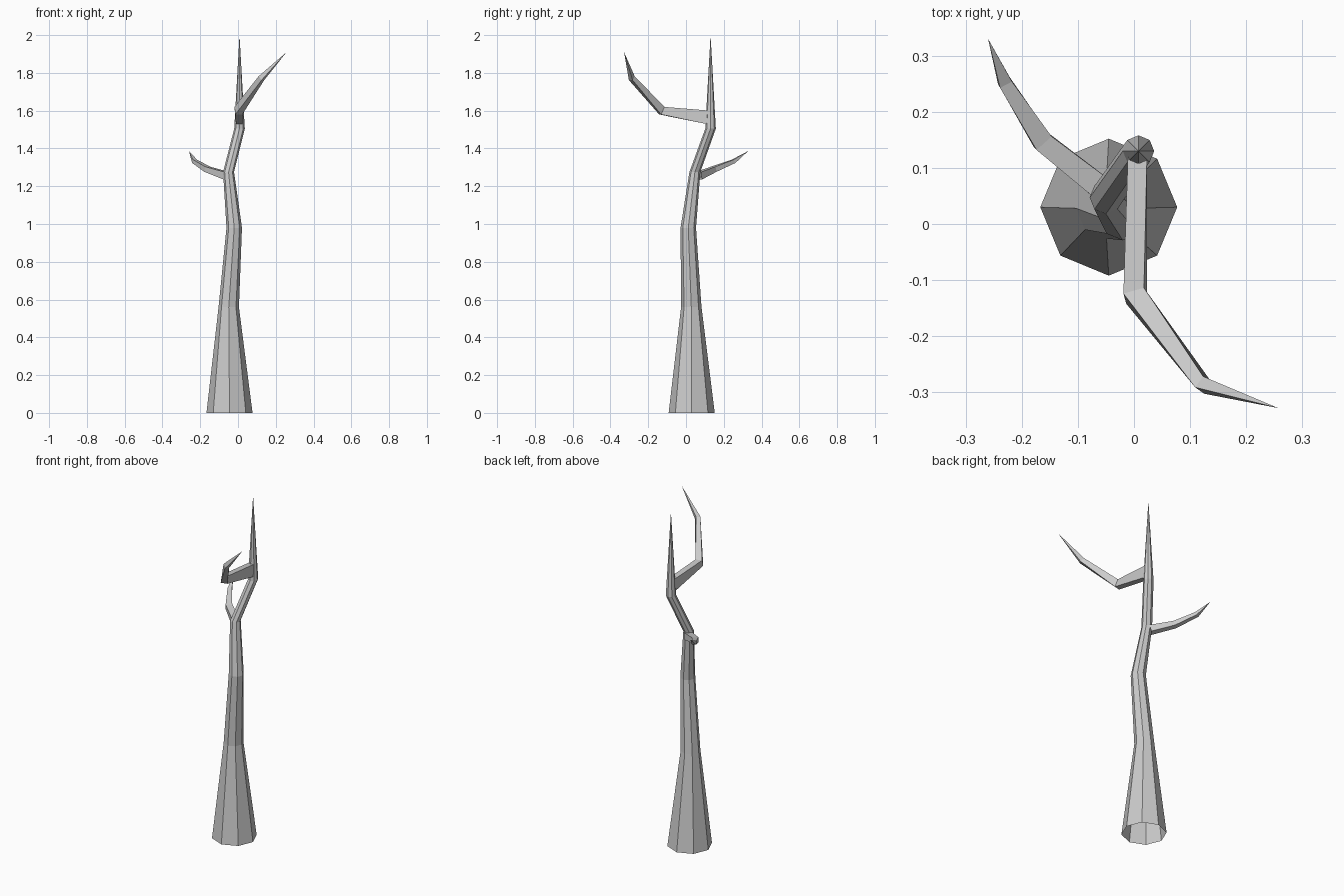
import bpy, math
from mathutils import Vector

if "Cube" in bpy.data.objects:
    bpy.data.objects.remove(bpy.data.objects["Cube"])


def make_object(name, rings, tip):
    """Loft equal-sized rings into an open-bottomed tube ending in a point."""
    n = len(rings[0])
    verts = [v for ring in rings for v in ring] + [Vector(tip)]
    faces = []
    for r in range(len(rings) - 1):
        for i in range(n):
            j = (i + 1) % n
            faces.append((r * n + i, r * n + j, (r + 1) * n + j, (r + 1) * n + i))
    last = (len(rings) - 1) * n
    for i in range(n):
        faces.append((last + i, last + (i + 1) % n, len(verts) - 1))
    mesh = bpy.data.meshes.new(name)
    mesh.from_pydata(verts, [], faces)
    mesh.update()
    obj = bpy.data.objects.new(name, mesh)
    bpy.context.collection.objects.link(obj)
    return obj


def octagon(x, y, z, r):
    return [Vector((x + r * math.cos(a), y + r * math.sin(a), z))
            for a in (math.tau * i / 8 for i in range(8))]


def branch(name, stations, tip):
    """Four-sided tapering limb; stations are (point, half width, half height)."""
    pts = [Vector(s[0]) for s in stations] + [Vector(tip)]
    rings = []
    for i, (_, w, h) in enumerate(stations):
        t = (pts[i + 1] - pts[i]).normalized()
        if i:
            t += (pts[i] - pts[i - 1]).normalized()
        t.normalize()
        side = t.cross(Vector((0, 0, 1))).normalized()
        up = side.cross(t)
        rings.append([pts[i] + side * w * a + up * h * b
                      for a, b in ((-1, -1), (1, -1), (1, 1), (-1, 1))])
    return make_object(name, rings, tip)


# Crooked eight-sided trunk
trunk = [(-0.045, 0.03, 0, 0.122), (-0.049, 0.028, 0.56, 0.054),
         (-0.02, 0.012, 0.98, 0.041), (-0.05, 0.047, 1.275, 0.029),
         (0.008, 0.13, 1.505, 0.028)]
make_object("trunk", [octagon(*s) for s in trunk], (0.008, 0.13, 2.0))

# Upper branch, reaching forward
branch("upper_branch", [((0.006, 0.115, 1.565), 0.017, 0.036),
                        ((0.002, -0.128, 1.6), 0.019, 0.022),
                        ((0.124, -0.287, 1.772), 0.012, 0.014)],
       (0.257, -0.328, 1.91))

# Lower branch, reaching back and to the left
branch("lower_branch", [((-0.06, 0.065, 1.255), 0.021, 0.02),
                        ((-0.163, 0.147, 1.29), 0.018, 0.014),
                        ((-0.23, 0.252, 1.332), 0.012, 0.010)],
       (-0.26, 0.33, 1.387))
